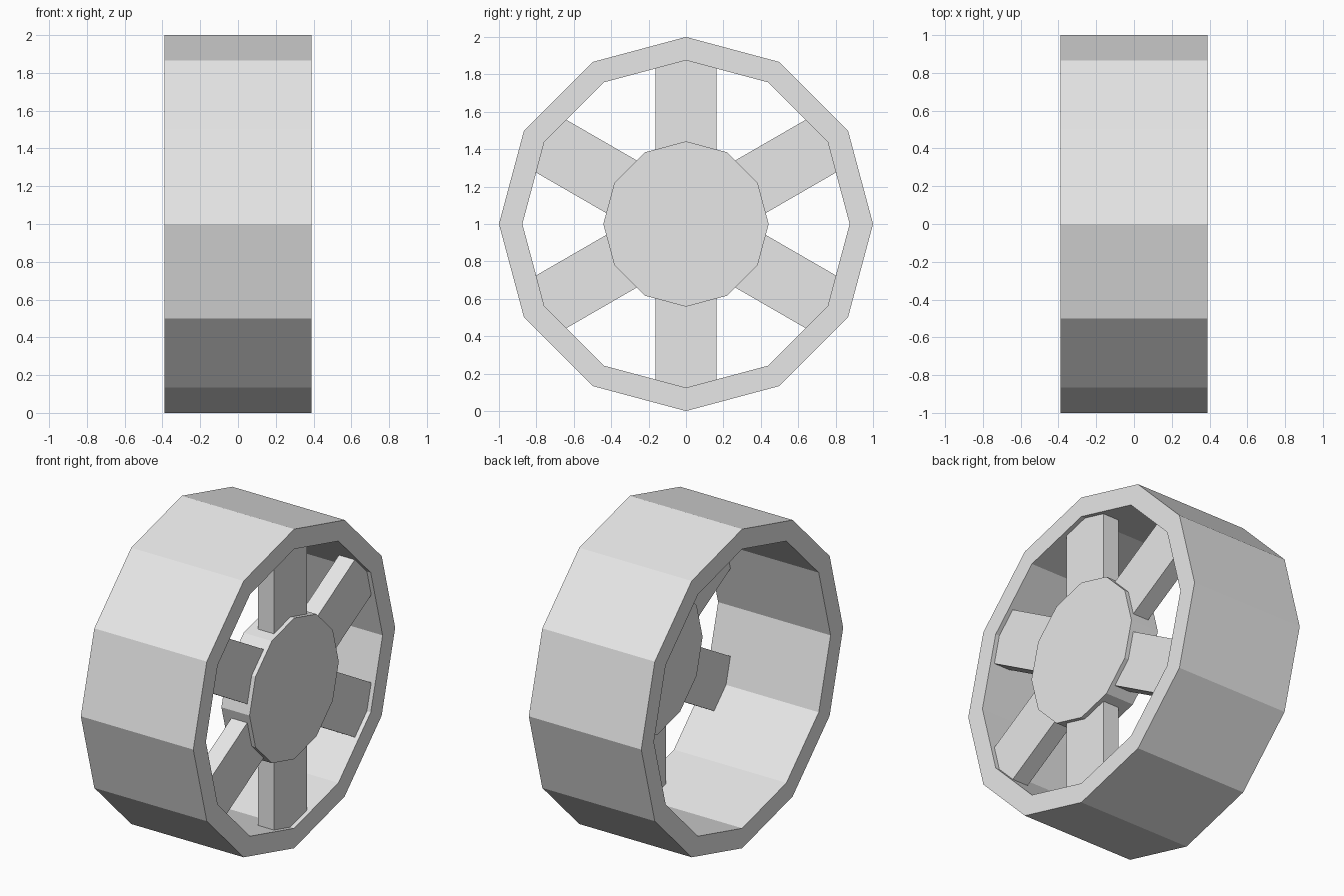
import bpy, bmesh, math
from mathutils import Matrix, Vector

SIDES = 12
CENTRE = Vector((0, 0, 1))

if "Cube" in bpy.data.objects:
    bpy.data.objects.remove(bpy.data.objects["Cube"], do_unlink=True)

grey = bpy.data.materials.new("light_grey")
grey.use_nodes = True
grey.diffuse_color = (0.8, 0.8, 0.8, 1)
grey.node_tree.nodes["Principled BSDF"].inputs["Base Color"].default_value = (0.8, 0.8, 0.8, 1)


def finish(name, bm):
    """Turn a bmesh into a flat-shaded wheel part placed at the axle."""
    bmesh.ops.recalc_face_normals(bm, faces=bm.faces)
    mesh = bpy.data.meshes.new(name)
    bm.to_mesh(mesh)
    bm.free()
    mesh.materials.append(grey)
    obj = bpy.data.objects.new(name, mesh)
    obj.location = CENTRE
    bpy.context.collection.objects.link(obj)
    return obj


# Rim: rectangular section spun around the axle
bm = bmesh.new()
section = [(-0.39, 0.875), (0.39, 0.875), (0.39, 1.0), (-0.39, 1.0)]
verts = [bm.verts.new((x, 0, r)) for x, r in section]
edges = [bm.edges.new((verts[i], verts[(i + 1) % 4])) for i in range(4)]
bmesh.ops.spin(bm, geom=verts + edges, cent=(0, 0, 0), axis=(1, 0, 0),
               angle=math.tau, steps=SIDES)
bmesh.ops.remove_doubles(bm, verts=bm.verts, dist=0.001)
finish("rim", bm)

# Hub: solid disc with its outer face level with the rim
bm = bmesh.new()
bmesh.ops.create_cone(bm, cap_ends=True, segments=SIDES, radius1=0.442,
                      radius2=0.442, depth=0.195,
                      matrix=Matrix.Translation((0.292, 0, 0))
                      @ Matrix.Rotation(math.pi / 2, 4, 'Y'))
finish("hub", bm)

# Spokes: six bars running from inside the hub into the rim
for i in range(6):
    bm = bmesh.new()
    place = Matrix.Translation((0.308, 0, 0.61)) @ Matrix.Diagonal((0.11, 0.325, 0.58, 1))
    bmesh.ops.create_cube(bm, size=1, matrix=place)
    spoke = finish(f"spoke_{i + 1}", bm)
    spoke.rotation_euler.x = i * math.tau / 6
